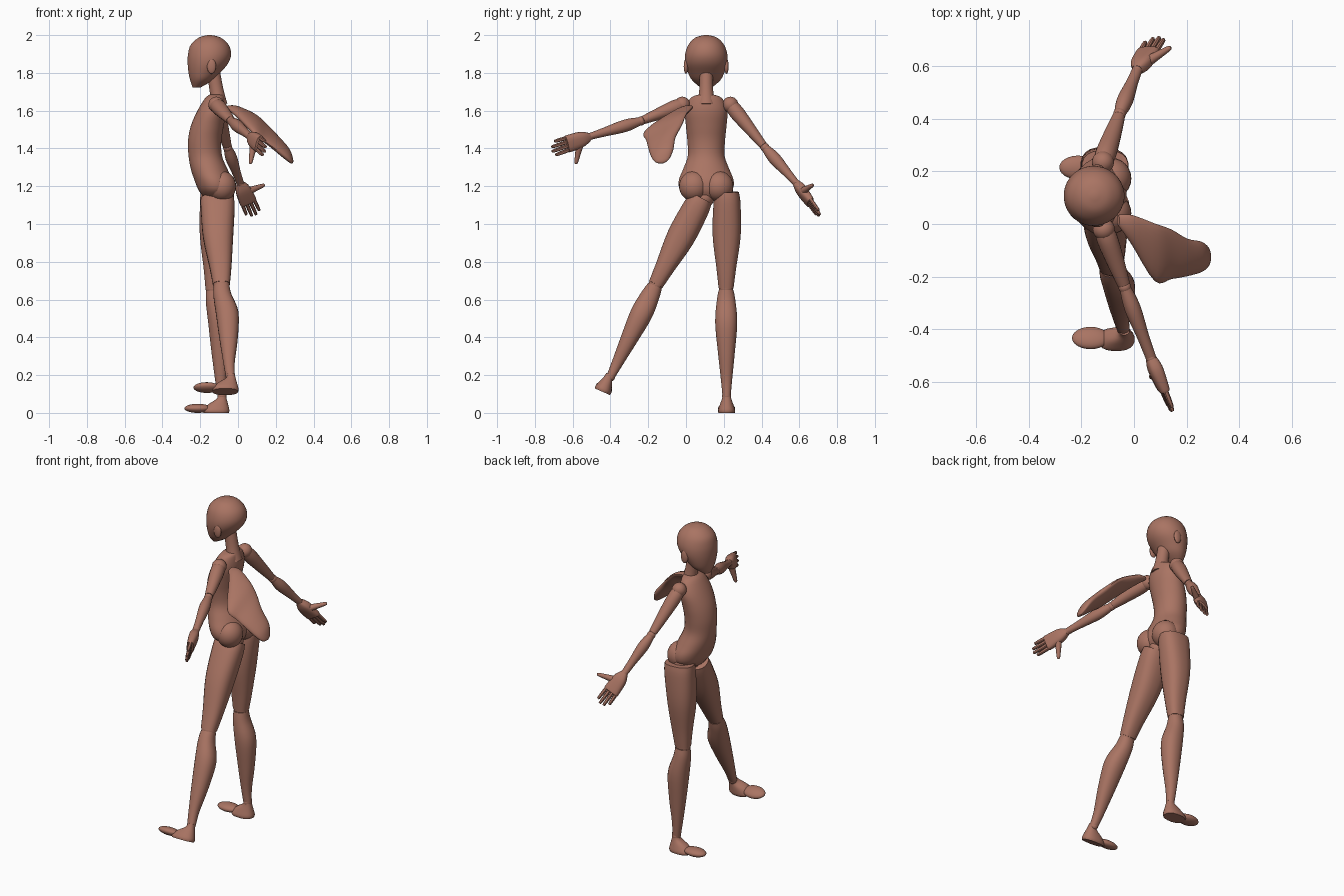
import bpy, bmesh, math
from mathutils import Vector, Matrix

cube = bpy.data.objects.get("Cube")
if cube:
    bpy.data.objects.remove(cube, do_unlink=True)

clay = bpy.data.materials.new("brown_clay")
clay.use_nodes = True
COLOUR = (0.40, 0.175, 0.125, 1)
clay.diffuse_color = COLOUR
bsdf = clay.node_tree.nodes["Principled BSDF"]
bsdf.inputs["Base Color"].default_value = COLOUR
bsdf.inputs["Roughness"].default_value = 0.7

MID = 0.107                      # body mid-plane in y
FRONT = Vector((-1, 0, 0))       # direction the figure faces


def finish(name, bm, angle=40):
    bmesh.ops.recalc_face_normals(bm, faces=bm.faces)
    mesh = bpy.data.meshes.new(name)
    bm.to_mesh(mesh)
    bm.free()
    mesh.materials.append(clay)
    mesh.shade_smooth()
    mesh.set_sharp_from_angle(angle=math.radians(angle))
    obj = bpy.data.objects.new(name, mesh)
    bpy.context.collection.objects.link(obj)
    return obj


def spline(a, b, c, d, t):
    return 0.5 * (2 * b + (c - a) * t + (2 * a - 5 * b + 4 * c - d) * t * t
                  + (3 * b - a - 3 * c + d) * t ** 3)


def loft(name, rings, sides=20, steps=4, power=1.0):
    """Skin rings of (centre, u radius vector, v radius vector)."""
    last = len(rings) - 1
    smooth = []
    for i in range(last):
        pick = [rings[min(max(i + k, 0), last)] for k in (-1, 0, 1, 2)]
        for s in range(steps):
            smooth.append([spline(*[Vector(r[j]) for r in pick], s / steps) for j in range(3)])
    smooth.append([Vector(v) for v in rings[-1]])
    bm = bmesh.new()
    loops = []
    for c, u, v in smooth:
        loop = []
        for k in range(sides):
            a = 2 * math.pi * (k + 0.5) / sides
            ca, sa = math.cos(a), math.sin(a)
            ca = math.copysign(abs(ca) ** power, ca)
            sa = math.copysign(abs(sa) ** power, sa)
            loop.append(bm.verts.new(c + u * ca + v * sa))
        loops.append(loop)
    for a, b in zip(loops, loops[1:]):
        for k in range(sides):
            n = (k + 1) % sides
            bm.faces.new((a[k], a[n], b[n], b[k]))
    bm.faces.new(loops[0])
    bm.faces.new(loops[-1])
    return finish(name, bm)


def ball(name, centre, radii, turn=None):
    bm = bmesh.new()
    bmesh.ops.create_uvsphere(bm, u_segments=24, v_segments=14, radius=1)
    m = Matrix.Translation(centre) @ (turn or Matrix()) @ Matrix.Diagonal((*radii, 1))
    bmesh.ops.transform(bm, matrix=m, verts=bm.verts)
    return finish(name, bm)


def limb(name, start, end, profile, front=FRONT, **kw):
    """Profile rows: position along, side radius, front radius, forward shift."""
    start, end = Vector(start), Vector(end)
    axis = (end - start).normalized()
    f = (front - axis * front.dot(axis)).normalized()
    side = axis.cross(f)
    return loft(name, [(start.lerp(end, t) + f * o, side * a, f * b)
                       for t, a, b, o in profile], **kw)


def stack(name, rows, **kw):
    """Upright body from rows of height, front x, back x, half width."""
    return loft(name, [((( x0 + x1) / 2, MID, z), ((x1 - x0) / 2, 0, 0), (0, w, 0))
                       for z, x0, x1, w in rows], **kw)


# Head, ears and neck
stack("head", [
    (2.0, -.16, -.14, .01), (1.987, -.207, -.092, .057), (1.95, -.25, -.05, .094),
    (1.9, -.265, -.036, .112), (1.85, -.267, -.052, .112), (1.8, -.262, -.095, .096),
    (1.76, -.253, -.135, .074), (1.722, -.24, -.2, .03)], sides=32)
for name, s in (("right_ear", 1), ("left_ear", -1)):
    ball(name, (-.14, MID + s * .107, 1.835), (.024, .012, .04))
limb("neck", (-.135, MID, 1.83), (-.1, MID, 1.63),
     [(0, .036, .036, 0), (.6, .037, .037, 0), (1, .05, .045, 0)])

# Torso with rounded seat
stack("torso", [
    (1.685, -.15, -.075, .04), (1.665, -.175, -.07, .085), (1.6, -.215, -.063, .112),
    (1.52, -.25, -.075, .108), (1.44, -.265, -.088, .1), (1.36, -.262, -.084, .098),
    (1.29, -.25, -.055, .123), (1.23, -.23, -.03, .146), (1.18, -.21, -.03, .138),
    (1.14, -.18, -.05, .09)], sides=32)
for name, s in (("right_buttock", 1), ("left_buttock", -1)):
    ball(name, (-.085, MID + s * .066, 1.2), (.075, .078, .08))

# Broad flap hanging off the upper back
loft("back_flap", [
    ((-.06, .015, 1.62), (0, .02, 0), (.005, 0, .008)),
    ((-.01, -.02, 1.6), (0, .055, .015), (.01, 0, .02)),
    ((.08, -.108, 1.535), (0, .11, .045), (.012, 0, .024)),
    ((.14, -.115, 1.485), (0, .095, .042), (.015, 0, .024)),
    ((.2, -.127, 1.43), (0, .072, .03), (.018, 0, .022)),
    ((.255, -.125, 1.375), (0, .058, .02), (.018, 0, .018)),
    ((.282, -.125, 1.335), (0, .035, .008), (.01, 0, .008)),
    ((.288, -.125, 1.322), (0, .006, 0), (.003, 0, .002))], sides=24)

UPPER_ARM = [(0, .034, .036, 0), (.2, .04, .04, 0), (.6, .031, .033, 0), (.95, .022, .024, 0)]
FOREARM = [(.02, .022, .022, 0), (.3, .033, .031, 0), (.7, .024, .023, 0), (1, .018, .02, 0)]
PALM = [(0, .02, .02, 0), (.2, .028, .04, 0), (.55, .022, .046, 0), (.6, .018, .042, 0)]
FINGER = [(0, .010, .010, 0), (.5, .010, .010, 0), (.95, .008, .008, 0), (1, .005, .005, 0)]
THIGH = [(0, .062, .088, 0), (.12, .072, .09, 0), (.45, .075, .08, .005),
         (.8, .052, .058, 0), (1, .04, .045, 0)]
SHIN = [(.02, .04, .042, 0), (.12, .05, .048, 0), (.32, .059, .06, -.016),
        (.6, .045, .048, -.01), (.85, .03, .03, 0), (1, .022, .024, 0)]


def hand(side, wrist, tip, thumb_way, thumb_tip):
    wrist, tip = Vector(wrist), Vector(tip)
    way, axis = Vector(thumb_way), tip - wrist
    limb(side + "_palm", wrist, tip, PALM, front=way, sides=16, power=.7)
    across = (way - axis * way.dot(axis) / axis.length_squared).normalized()
    for i, reach in enumerate((.93, 1.0, .98, .88)):
        off = across * (.033 - .022 * i)
        knuckle = wrist + axis * .55 + off
        limb(f"{side}_finger_{i + 1}", knuckle, wrist + axis * reach + off * 1.1,
             FINGER, front=way, sides=8, steps=2, power=.7)
    base = wrist + axis * .3 + across * .03
    limb(side + "_thumb", base, thumb_tip,
         [(0, .02, .02, 0), (.45, .015, .015, 0), (.9, .01, .01, 0), (1, .005, .005, 0)],
         front=axis, sides=10)


def arm(side, shoulder, elbow, wrist, tip, thumb_way, thumb_tip):
    ball(side + "_shoulder", shoulder, (.042,) * 3)
    limb(side + "_upper_arm", shoulder, elbow, UPPER_ARM)
    ball(side + "_elbow", elbow, (.024,) * 3)
    limb(side + "_forearm", elbow, wrist, FOREARM)
    ball(side + "_wrist", wrist, (.02,) * 3)
    hand(side, wrist, tip, thumb_way, thumb_tip)


def foot(side, origin, up):
    """Foot pointing forward from a sole origin, tilted so that up is its normal."""
    origin, up = Vector(origin), Vector(up).normalized()
    across = up.cross(FRONT)
    rows = [(0, -.03, .105, .044), (.015, -.033, .108, .046), (.045, -.026, .08, .036),
            (.075, -.018, .035, .025), (.1, -.013, .027, .021)]
    loft(side + "_heel", [(origin + up * z + FRONT * (a + b) / 2, FRONT * (b - a) / 2, across * w)
                          for z, a, b, w in rows], power=.85)
    turn = Matrix((FRONT, across, up)).transposed().to_4x4()
    ball(side + "_toes", origin + FRONT * .135 + up * .024, (.071, .045, .024), turn)


def leg(side, hip, thigh_top, knee, ankle, sole, up):
    ball(side + "_hip", hip, (.06, .05, .055))
    limb(side + "_thigh", thigh_top, knee, THIGH, power=.8)
    ball(side + "_knee", knee, (.044, .038, .04))
    limb(side + "_shin", knee, ankle, SHIN, power=.9)
    ball(side + "_ankle", ankle, (.024,) * 3)
    foot(side, sole, up)


# Arms
arm("left", (-.115, -.02, 1.632), (-.035, -.24, 1.545), (.065, -.51, 1.463),
    (.145, -.712, 1.395), (-.15, 0, -1), (.065, -.583, 1.318))
arm("right", (-.118, .235, 1.632), (-.055, .418, 1.405), (.012, .585, 1.215),
    (.085, .708, 1.045), (1, .1, .4), (.14, .672, 1.207))

# Legs
leg("left", (-.1, .1, 1.14), (-.11, .08, 1.135), (-.088, -.16, .68),
    (-.04, -.4, .19), (-.03, -.443, .112), (0, .4, .91))
leg("right", (-.11, .2, 1.16), (-.11, .218, 1.17), (-.128, .212, .66),
    (-.085, .215, .09), (-.078, .215, 0), (0, 0, 1))
